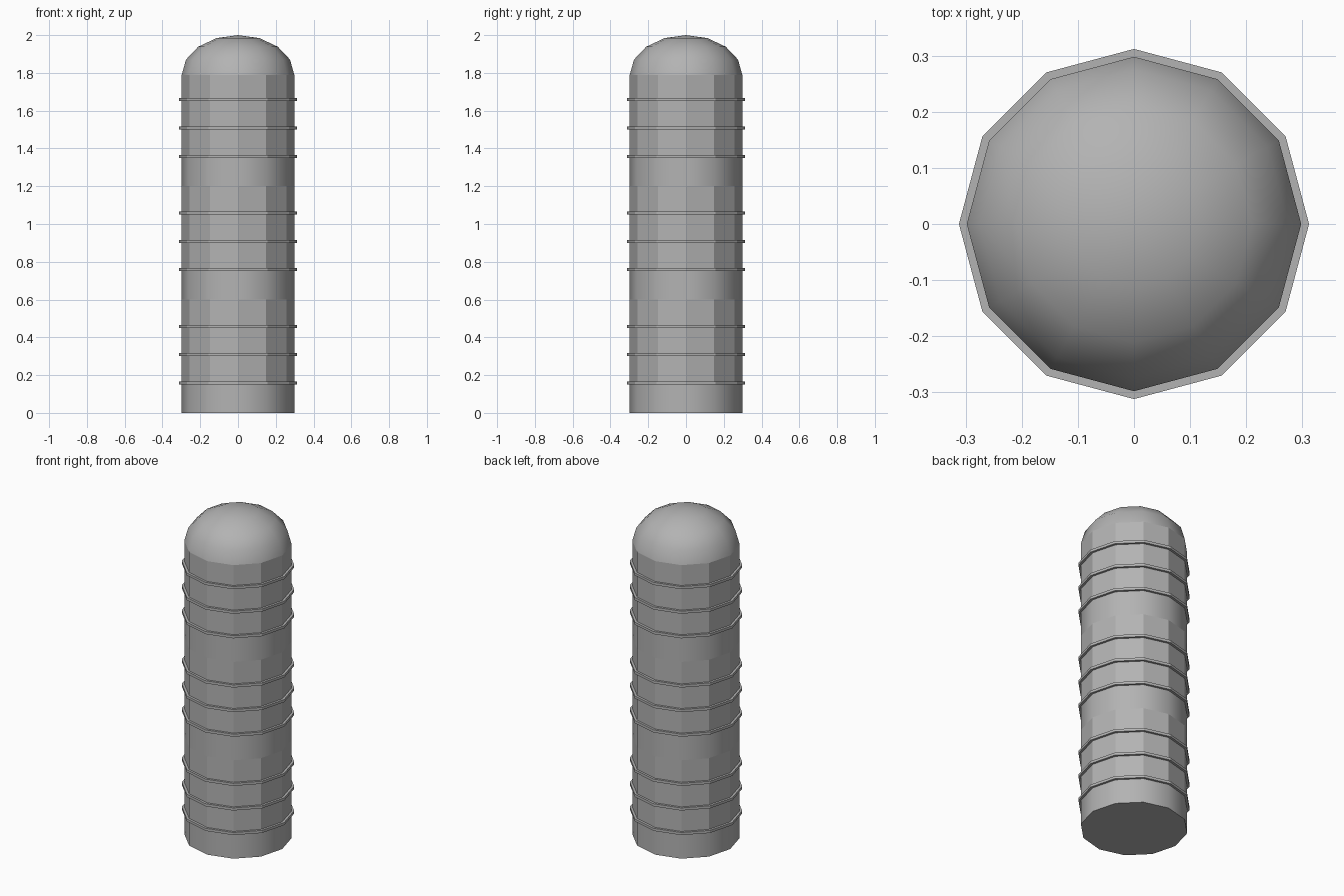
import bpy, bmesh, math

if "Cube" in bpy.data.objects:
    bpy.data.objects.remove(bpy.data.objects["Cube"])

SIDES, R, RING_R = 12, 0.298, 0.312
EAVE, TOP = 1.79, 2.0

grey = bpy.data.materials.new("light_grey")
grey.diffuse_color = (0.45, 0.45, 0.45, 1)
grey.use_nodes = True
grey.node_tree.nodes["Principled BSDF"].inputs["Base Color"].default_value = grey.diffuse_color


def lathe(name, profile, smooth):
    """Spin (radius, z) points into a 12-sided solid; smooth(z) picks smooth faces."""
    bm = bmesh.new()
    loops = []
    for r, z in profile:
        n = SIDES if r > 0 else 1
        loops.append([bm.verts.new((r * math.cos(2 * math.pi * i / SIDES),
                                    r * math.sin(2 * math.pi * i / SIDES), z))
                      for i in range(n)])
    for a, b in zip(loops, loops[1:]):
        for i in range(SIDES):
            j = (i + 1) % SIDES
            if len(b) == 1:
                f = bm.faces.new((a[i], a[j], b[0]))
            else:
                f = bm.faces.new((a[i], a[j], b[j], b[i]))
            f.smooth = smooth(f.calc_center_median().z) and abs(f.normal.z) < 2
    bm.faces.new(loops[0][::-1])
    if len(loops[-1]) > 1:
        bm.faces.new(loops[-1])
    bm.normal_update()
    # keep creases sharp where flat meets smooth
    for e in bm.edges:
        if len(e.link_faces) == 2 and e.calc_face_angle(0) > math.radians(40):
            e.smooth = False
    me = bpy.data.meshes.new(name)
    bm.to_mesh(me)
    bm.free()
    me.materials.append(grey)
    ob = bpy.data.objects.new(name, me)
    bpy.context.collection.objects.link(ob)
    return ob


# silo wall: smooth band at the foot of each storey, flat panels above it
zs = [0, 0.15, 0.3, 0.45, 0.6, 0.75, 0.9, 1.05, 1.2, 1.35, 1.5, 1.65, EAVE]
lathe("tower_wall", [(R, z) for z in zs], lambda z: z % 0.6 < 0.15)

# rounded roof
dome = [(R * math.cos(math.radians(a)), EAVE + (TOP - EAVE) * math.sin(math.radians(a)))
        for a in (0, 22.5, 45, 67.5)] + [(0, TOP)]
lathe("dome_roof", dome, lambda z: True)

# three hoops on each storey
for storey in range(3):
    for k in range(3):
        z = storey * 0.6 + 0.15 * (k + 1)
        lathe(f"hoop_{storey}_{k}", [(RING_R, z), (RING_R, z + 0.016)], lambda z: False)
